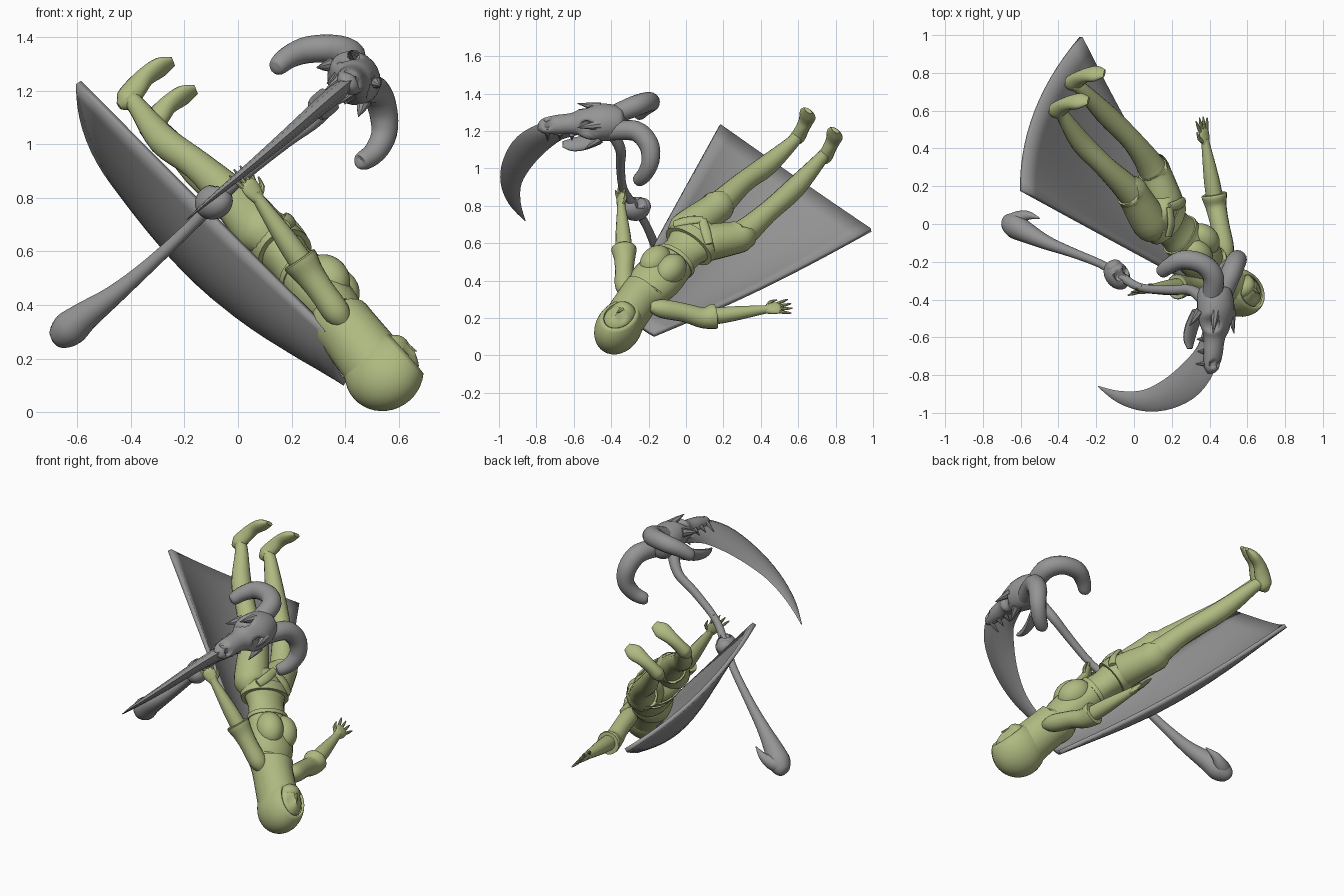
import bpy, bmesh, math
from mathutils import Vector as V

if "Cube" in bpy.data.objects:
    bpy.data.objects.remove(bpy.data.objects["Cube"])


def material(name, rgb):
    m = bpy.data.materials.new(name)
    m.use_nodes = True
    m.diffuse_color = (*rgb, 1)
    m.node_tree.nodes["Principled BSDF"].inputs["Base Color"].default_value = (*rgb, 1)
    return m


GREEN = material("moss green", (0.43, 0.49, 0.22))
GRAY = material("stone gray", (0.30, 0.30, 0.30))

# Body frame: up to the crown, out of the chest, and across to the right hand
UP = V((0.55, -0.583, -0.60)).normalized()
SIDE = V((0.36, 0.81, -0.46))
SIDE = (SIDE - UP * SIDE.dot(UP)).normalized()
FRONT = UP.cross(SIDE)
HIPS, HEAD = V((0.14, 0.05, 0.62)), V((0.545, -0.36, 0.15))
# Beast skull frame: blade plane direction, its normal and the snout
SK_UP, SK_SIDE, SNOUT = V((0.76, 0, 0.65)), V((-0.65, 0, 0.76)), V((0, -1, 0))


def finish(name, bm, mat, angle=40):
    bmesh.ops.recalc_face_normals(bm, faces=bm.faces)
    me = bpy.data.meshes.new(name)
    bm.to_mesh(me)
    bm.free()
    me.materials.append(mat)
    ob = bpy.data.objects.new(name, me)
    bpy.context.collection.objects.link(ob)
    bpy.ops.object.select_all(action='DESELECT')
    ob.select_set(True)
    bpy.context.view_layer.objects.active = ob
    bpy.ops.object.shade_smooth_by_angle(angle=math.radians(angle))
    return ob


def spline(a, b, c, d, t):
    return 0.5 * (2 * b + (c - a) * t + (2 * a - 5 * b + 4 * c - d) * t * t
                  + (3 * b - a - 3 * c + d) * t ** 3)


def loft(name, mat, stations, ref, sides=16, steps=4):
    """Oval tube through (point, depth along ref[, width]) stations."""
    st = [(V(s[0]), s[1], s[-1]) for s in stations]
    st = [st[0]] + st + [st[-1]]
    path = []
    for i in range(1, len(st) - 2):
        for k in range(steps):
            path.append([spline(*(st[i + j][q] for j in (-1, 0, 1, 2)), k / steps)
                         for q in range(3)])
    path.append(st[-1])
    bm, rings = bmesh.new(), []
    for i, (p, rd, rw) in enumerate(path):
        t = (path[min(i + 1, len(path) - 1)][0] - path[max(i - 1, 0)][0]).normalized()
        w = t.cross(V(ref)).normalized()
        d = w.cross(t)
        rings.append([bm.verts.new(p + d * max(rd, .002) * math.sin(a) + w * max(rw, .002) * math.cos(a))
                      for a in (2 * math.pi * k / sides for k in range(sides))])
    for r0, r1 in zip(rings, rings[1:]):
        for k in range(sides):
            bm.faces.new((r0[k], r0[k - 1], r1[k - 1], r1[k]))
    bm.faces.new(rings[0])
    bm.faces.new(rings[-1])
    return finish(name, bm, mat)


def ball(name, mat, centre, radii, axes=(SIDE, FRONT, UP), dents=(), top=2):
    """Ellipsoid in a given frame, open above top; dents are (centre, radius, push)."""
    bm = bmesh.new()
    bmesh.ops.create_uvsphere(bm, u_segments=32, v_segments=20, radius=1)
    bmesh.ops.delete(bm, geom=[f for f in bm.faces if f.calc_center_median().z > top], context='FACES')
    for v in bm.verts:
        v.co = V(centre) + sum((a * (r * c) for a, r, c in zip(axes, radii, v.co)), V())
    carve(bm.verts, dents)
    return finish(name, bm, mat)


def carve(verts, dents):
    for c, r, push in dents:
        for v in verts:
            d = (v.co - c).length
            if d < r:
                v.co += push * (1 - (d / r) ** 2)


def spike(name, mat, base, tip, r):
    return loft(name, mat, [(base, r), (V(base).lerp(V(tip), .5), r * .6), (tip, .002)],
                (.3, .9, .2), sides=8, steps=1)


def body(a, b=0.0, c=0.0):
    return HIPS + UP * a + FRONT * b + SIDE * c


# Torso, from crotch to neck
loft("torso", GREEN, [(body(-.11), .04, .05), (body(-.07), .10, .14), (body(0), .105, .145),
                      (body(.12), .085, .11), (body(.24), .10, .125), (body(.36), .105, .135),
                      (body(.45), .09, .115), (body(.52), .05, .06)], FRONT, 24)
for side, c in (("left", -.05), ("right", .05)):
    ball(side + "_bust", GREEN, body(.30, .06, c), (.076, .08, .1))

# Belt and chest band around the trunk
for name, a, b, c, h in (("belt", .035, .112, .15, .028), ("chest_band", .195, .1, .125, .012)):
    loft(name, GREEN, [(body(a - h), b * .95, c * .95), (body(a - h), b, c),
                       (body(a + h), b, c), (body(a + h), b * .95, c * .95)], FRONT, 28, 1)
for side, k in (("left", -1), ("right", 1)):
    loft(side + "_sash", GREEN, [(body(.04, .08, .115 * k), .012, .022), (body(.0, .106, .065 * k), .012, .026),
                                 (body(-.06, .108, .0), .012, .022)], FRONT)

# Cowl, hood, and face
loft("cowl", GREEN, [(body(.42), .09, .12), (body(.46, -.015), .118, .125),
                     (body(.54, -.015), .116, .112), (HEAD - FRONT * .01, .125, .112)], FRONT, 24)
hood = ball("hood", GREEN, HEAD, (.118, .154, .15), axes=(SIDE, UP, FRONT), top=.7)
hood.modifiers.new("cloth", 'SOLIDIFY').thickness = .014
ball("face", GREEN, HEAD + FRONT * .047, (.082, .09, .105),
     dents=[(HEAD + FRONT * .135 + UP * .025 + SIDE * k, .035, FRONT * -.015) for k in (-.035, .035)])
ball("face_mask", GREEN, HEAD + FRONT * .057 - UP * .045, (.074, .086, .06))
spike("nose", GREEN, HEAD + FRONT * .125 - UP * .02, HEAD + FRONT * .142 + UP * .025, .016)


# Arms with sleeves flaring at the elbow, and spread fingers
def arm(side, shoulder, elbow, wrist, spread):
    s, e, w = V(shoulder), V(elbow), V(wrist)
    d, spread = (w - e).normalized(), V(spread).normalized()
    loft(side + "_sleeve", GREEN, [(s - (e - s) * .25, .025), (s, .05), (s.lerp(e, .5), .05),
                                   (e - d * .03, .056), (e + d * .035, .068), (e + d * .035, .045)], FRONT)
    loft(side + "_forearm", GREEN, [(e, .045), (e.lerp(w, .4), .041), (w, .023),
                                    (w + d * .03, .022)], FRONT)
    loft(side + "_palm", GREEN, [(w, .02, .022), (w + d * .04, .018, .036),
                                 (w + d * .075, .014, .036), (w + d * .09, .006, .02)], spread.cross(d))
    for i in range(4):
        k = i - 1.5
        root = w + d * .07 + spread * k * .018
        tip = root + d * (.085 - abs(k) * .012) + spread * k * .014
        loft(f"{side}_finger_{i + 1}", GREEN, [(root, .009), (root.lerp(tip, .6), .008), (tip, .003)],
             spread.cross(d), 8, 2)
    root = w + d * .02 + spread * .02
    loft(side + "_thumb", GREEN, [(root, .011), (root + spread * .025 + d * .02, .010),
                                  (root + spread * .035 + d * .06, .003)], spread.cross(d), 8, 2)


arm("left", (.37, -.33, .37), (.25, -.33, .54), (.08, -.345, .79), (.7, .5, .4))
arm("right", (.48, -.13, .25), (.43, .12, .205), (.38, .42, .245), (-.6, -.2, .75))


# Legs with short trouser hems and bare feet
def leg(side, hip, thigh, knee, calf, ankle, heel):
    hip, thigh, knee, heel = V(hip), V(thigh), V(knee), V(heel)
    loft(side + "_leg", GREEN, [(hip, .085), (thigh, .078), (knee, .058), (V(calf) - FRONT * .01, .057),
                                (ankle, .036), (heel + FRONT * .045, .034)], FRONT)
    loft(side + "_trouser", GREEN, [(hip + UP * .03, .07), (hip, .098), (thigh, .087),
                                    (thigh.lerp(knee, .12), .091), (thigh.lerp(knee, .12), .06)], FRONT)
    toe = V((.78, .23, .62)).normalized()
    loft(side + "_foot", GREEN, [(heel - toe * .005, .015), (heel + toe * .03, .044, .038),
                                 (heel + toe * .09 - UP * .018, .044, .036),
                                 (heel + toe * .15 - UP * .03, .034, .04),
                                 (heel + toe * .215 - UP * .022, .028, .048),
                                 (heel + toe * .265 - UP * .006, .01, .025)], -UP)


leg("left", (.09, .0, .67), (0, .15, .78), (-.15, .30, .92), (-.27, .43, 1.02),
    (-.375, .57, 1.14), (-.44, .59, 1.145))
leg("right", (.165, .11, .6), (.11, .27, .63), (0, .43, .76), (-.14, .58, .90),
    (-.285, .72, 1.05), (-.355, .735, 1.04))

# Cape: a bowed sheet fanning out from the neck to a rounded hem
bm, n = bmesh.new(), 14
neck, hem = (V((.37, -.34, .27)), V((.40, -.17, .11))), (V((-.595, .18, 1.23)), V((-.28, .99, .67)))
length = V((-.97, .52, .96))
grid = []
for i in range(n + 1):
    t = i / n
    row = []
    for j in range(n + 1):
        v = 2 * j / n - 1
        arc, bow = math.sin(math.pi * t), 1 - v * v
        sag = bow * (.03 + .035 * t + .06 * arc) + .018 * arc * (1 + v)
        p = neck[0].lerp(neck[1], j / n).lerp(hem[0].lerp(hem[1], j / n), t)
        row.append(bm.verts.new(p - FRONT * sag + length * .032 * t * bow))
    grid.append(row)
for r0, r1 in zip(grid, grid[1:]):
    for j in range(n):
        bm.faces.new((r0[j], r0[j + 1], r1[j + 1], r1[j]))
cape = finish("cape", bm, GRAY)
sol = cape.modifiers.new("thickness", 'SOLIDIFY')
sol.thickness, sol.offset = .024, 0

# Scythe shaft with a hooked butt
loft("shaft", GRAY, [((-.69, .02, .265), .01), ((-.675, .015, .275), .042), ((-.63, -.01, .31), .066),
                     ((-.57, -.045, .36), .055), ((-.46, -.10, .44), .037), ((-.33, -.15, .55), .026),
                     ((-.18, -.21, .69), .022), ((-.08, -.27, .79), .024), ((.03, -.335, .89), .022),
                     ((.18, -.35, 1.01), .024), ((.30, -.35, 1.10), .028), ((.37, -.40, 1.2), .035)], SIDE)
loft("butt_hook", GRAY, [((-.655, .005, .3), .045), ((-.61, .03, .315), .04),
                         ((-.56, .045, .345), .024), ((-.5, .03, .385), .003)], (0, 0, 1))

# Small skull on the shaft
look = V((.45, .35, .82)).normalized()
across = look.cross(V((-.7, .3, -.6))).normalized()
tall = look.cross(across)
mid = V((-.09, -.27, .785))
ball("small_skull", GRAY, mid, (.062, .068, .083), (across, look, tall),
     [(mid + look * .06 + across * k + tall * .012, .03, look * -.04) for k in (-.027, .027)])
ball("small_skull_jaw", GRAY, mid + look * .018 - tall * .045, (.046, .042, .036), (across, look, tall))

# Curved blade, a thin lens section
loft("blade", GRAY, [((.42, -.55, 1.235), .038, .06), ((.385, -.70, 1.205), .036, .085),
                     ((.30, -.82, 1.135), .031, .098), ((.18, -.90, 1.03), .025, .082),
                     ((.05, -.935, .92), .018, .056), ((-.08, -.915, .813), .011, .032),
                     ((-.19, -.86, .72), .002, .003)], SK_SIDE, 8)


# Horned beast skull
def sk(snout, up=0.0, side=0.0):
    return V((.425, -.36, 1.24)) + SNOUT * snout + SK_UP * up + SK_SIDE * side


skull = loft("beast_skull", GRAY, [(sk(-.04), .03, .04), (sk(-.01), .085, .085), (sk(.08, .01), .095, .105),
                                   (sk(.17, .01), .075, .10), (sk(.24), .055, .062), (sk(.33, -.01), .048, .055),
                                   (sk(.40, -.02), .035, .045), (sk(.43, -.03), .01, .02)], SK_UP, 24, 6)
carve(skull.data.vertices, [(sk(.17, .045, k * .085), .05, SK_SIDE * k * -.05) for k in (-1, 1)]
      + [(sk(.38, .015, k * .022), .025, SK_UP * -.03) for k in (-1, 1)])
loft("beast_jaw", GRAY, [(sk(.10, -.11), .02, .05), (sk(.18, -.155), .024, .05),
                         (sk(.25, -.175), .02, .042), (sk(.30, -.17), .008, .02)], SK_UP)
for name, k in (("upper", 1), ("lower", -1)):
    for i in range(3):
        base = sk(.25 + .065 * i, -.03, k * (.05 - .007 * i))
        spike(f"{name}_tooth_{i + 1}", GRAY, base, base - SK_UP * (.05 + .02 * (i == 2)), .015)
    spike(f"{name}_cheek_spur", GRAY, sk(.10, -.02, k * .09), sk(.18, -.07, k * .12), .028)
    spike(f"{name}_brow_spur", GRAY, sk(.10, .06, k * .06), sk(.22, .065, k * .085), .028)
loft("upper_horn", GRAY, [((.41, -.40, 1.28), .05), ((.42, -.28, 1.33), .056), ((.36, -.21, 1.355), .053),
                          ((.26, -.19, 1.352), .05), ((.19, -.22, 1.325), .043), ((.145, -.255, 1.288), .034),
                          ((.135, -.265, 1.28), .012)], (0, -.4, .9))
loft("lower_horn", GRAY, [((.46, -.40, 1.2), .05), ((.51, -.27, 1.2), .055), ((.54, -.2, 1.13), .054),
                          ((.545, -.19, 1.04), .048), ((.51, -.22, .97), .042), ((.46, -.255, .935), .034),
                          ((.45, -.265, .93), .012)], (-.9, .35, .37))
